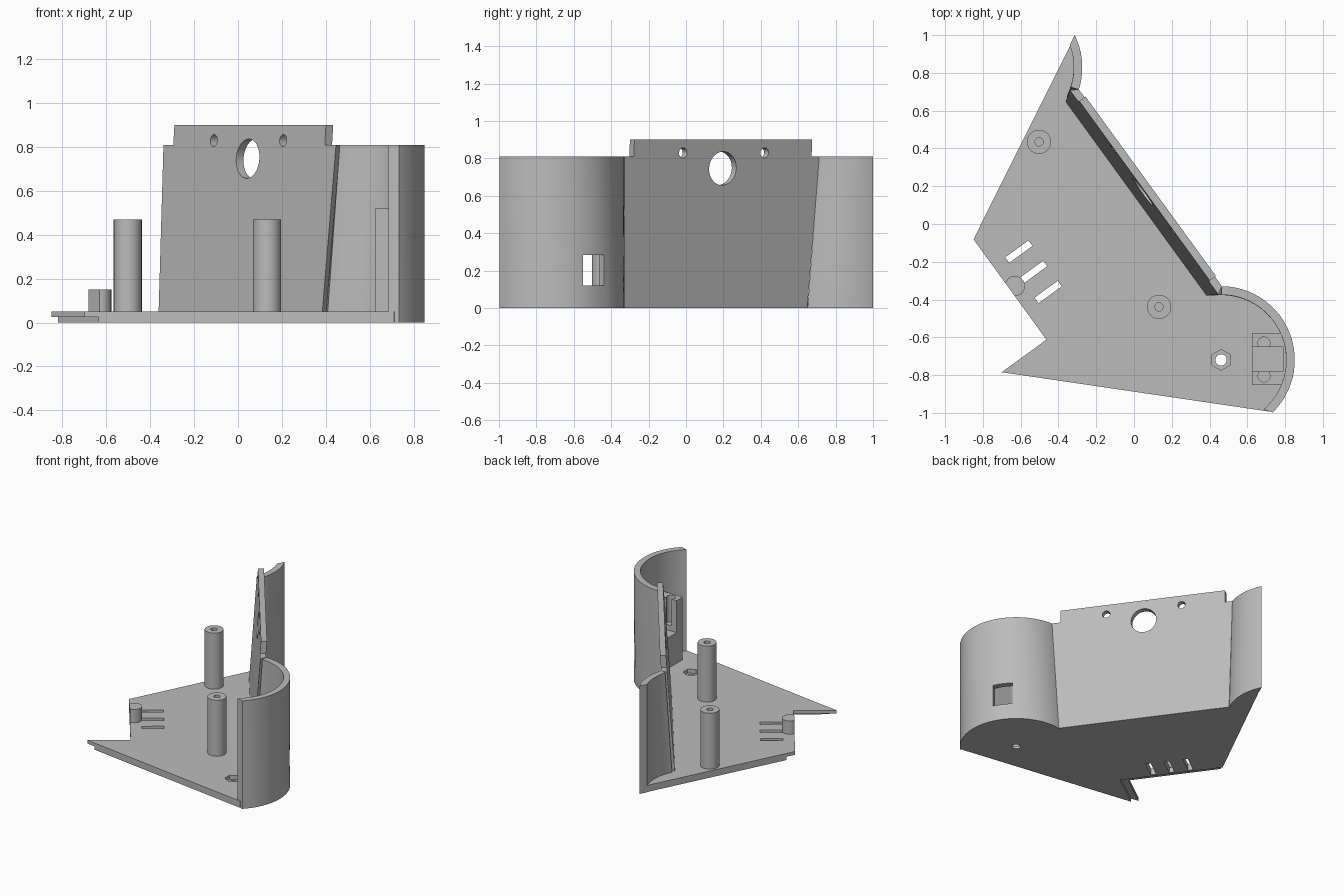
import bpy, bmesh
from math import cos, sin, radians, pi
from mathutils import Matrix, Vector

cube = bpy.data.objects.get("Cube")
if cube:
    bpy.data.objects.remove(cube, do_unlink=True)

grey = bpy.data.materials.new("plain grey")
grey.use_nodes = True
colour = (0.5, 0.5, 0.5, 1)
grey.diffuse_color = colour
grey.node_tree.nodes["Principled BSDF"].inputs["Base Color"].default_value = colour

# Part frame: u runs along the leaning wall, v points out through it
TURN = Matrix.Rotation(radians(-54), 4, 'Z')
R_OUT, R_IN, R_MID = 0.39, 0.345, 0.37
BIG, SMALL = (0.853, -0.05), (-1.061, -0.05)
FLOOR, RIM, TOP = 0.05, 0.81, 0.9


def loft(name, ring_a, ring_b, turn=TURN):
    """Closed solid between two rings with equal point counts."""
    bm = bmesh.new()
    a = [bm.verts.new(turn @ Vector(p)) for p in ring_a]
    b = [bm.verts.new(turn @ Vector(p)) for p in ring_b]
    bm.faces.new(a)
    bm.faces.new(b)
    for i in range(len(a)):
        j = (i + 1) % len(a)
        bm.faces.new((a[i], a[j], b[j], b[i]))
    bmesh.ops.recalc_face_normals(bm, faces=bm.faces)
    mesh = bpy.data.meshes.new(name)
    bm.to_mesh(mesh)
    bm.free()
    mesh.materials.append(grey)
    obj = bpy.data.objects.new(name, mesh)
    bpy.context.collection.objects.link(obj)
    return obj


def prism(name, pts, z0, z1, turn=TURN):
    return loft(name, [(x, y, z0) for x, y in pts], [(x, y, z1) for x, y in pts], turn)


def box(name, x0, x1, y0, y1, z0, z1, turn=TURN):
    return prism(name, [(x0, y0), (x1, y0), (x1, y1), (x0, y1)], z0, z1, turn)


def arc(centre, r, a0, a1, n=40):
    steps = [radians(a0 + (a1 - a0) * i / n) for i in range(n + 1)]
    return [(centre[0] + r * cos(a), centre[1] + r * sin(a)) for a in steps]


def circle(centre, r, n=32, start=0):
    return arc(centre, r, start, start + 360, n)[:-1]


def cut(obj, *cutters):
    bpy.context.view_layer.objects.active = obj
    for c in cutters:
        c.hide_render = True
        mod = obj.modifiers.new("cut", 'BOOLEAN')
        mod.operation, mod.solver, mod.object = 'DIFFERENCE', 'EXACT', c
        bpy.ops.object.modifier_apply(modifier=mod.name)
        bpy.data.objects.remove(c, do_unlink=True)
    return obj


parts = []

# Floor plate, with a stepped lip along the notched edge
outline = (arc(SMALL, R_MID, 77, 26) + arc(BIG, R_MID, 154, 6.5)
           + [(0.223, -1.028), (0.223, -0.735), (-0.434, -0.735)])
base = prism("base_plate", outline, 0, FLOOR)
cutters = [box("lip_cut", -2, 0.268, -2, -0.675, -1, 0.025),
           prism("bolt_hole", circle(BIG, 0.03), -1, 1),
           prism("nut_recess", circle(BIG, 0.055, 6, 144), 0.02, 1)]
for u in (-0.24, -0.107, 0.024):
    cutters.append(box("slot", u - 0.018, u + 0.018, -0.655, -0.503, -1, 1))
parts.append(cut(base, *cutters))


# Curved end walls; the wall-side end follows the lean
def shell(name, c, free_out, free_in, low, high):
    def ring(end, z):
        pts = arc(c, R_OUT, free_out, end) + arc(c, R_IN, end, free_in)
        return [(x, y, z) for x, y in pts]
    return loft(name, ring(low, 0), ring(high, RIM))


big = shell("large_curved_wall", BIG, 8.5, 4.5, 153.3, 143.5)
window = box("window", BIG[0] - 0.07, BIG[0] + 0.07, 0.2, 0.6, 0.12, 0.285)
parts.append(cut(big, window))
parts.append(shell("small_curved_wall", SMALL, 80, 74, 26.7, 36.5))


# Leaning wall with a raised tab and three round holes
def wall_ring(v, widen):
    profile = [(-0.71 - widen, 0), (0.505 + widen, 0), (0.54 + widen, RIM), (0.478, RIM),
               (0.478, TOP), (-0.697, TOP), (-0.697, RIM), (-0.748 - widen, RIM)]
    return [(u, v + 0.07 * z, z) for u, z in profile]


wall = loft("leaning_wall", wall_ring(0.126, 0), wall_ring(0.085, 0.025))
holes = []
for u, z, r in ((-0.113, 0.747, 0.09), (-0.385, 0.83, 0.027), (0.153, 0.83, 0.027)):
    ring = circle((u, z), r)
    holes.append(loft("wall_hole", [(x, -0.1, h) for x, h in ring],
                      [(x, 0.4, h) for x, h in ring]))
parts.append(cut(wall, *holes))

# Two tall screw posts
for name, u in (("rear_post", -0.647), ("front_post", 0.433)):
    post = prism(name, circle((u, -0.151), 0.064), FLOOR - 0.01, 0.47)
    parts.append(cut(post, prism("screw_hole", circle((u, -0.151), 0.022), 0.2, 1)))

# Short rounded peg, flat on the plate edge
parts.append(prism("edge_peg", arc((-0.105, -0.703), 0.053, -37, 217, 24),
                   FLOOR - 0.01, 0.15))

# Socket block inside the large curved wall, square to the axes
square = Matrix.Identity(4)
block = box("socket_block", 0.624, 0.805, -0.852, -0.577, FLOOR - 0.01, 0.52, square)
cutters = [box("channel", 0.5, 0.79, -0.78, -0.65, 0.28, 1, square)]
for y in (-0.63, -0.804):
    cutters.append(prism("block_hole", circle((0.688, y), 0.032), 0.32, 1, square))
parts.append(cut(block, *cutters))

# Smooth the curves, keep the edges crisp
bpy.ops.object.select_all(action='DESELECT')
for obj in parts:
    obj.select_set(True)
bpy.context.view_layer.objects.active = parts[0]
bpy.ops.object.shade_smooth_by_angle(angle=radians(30))
